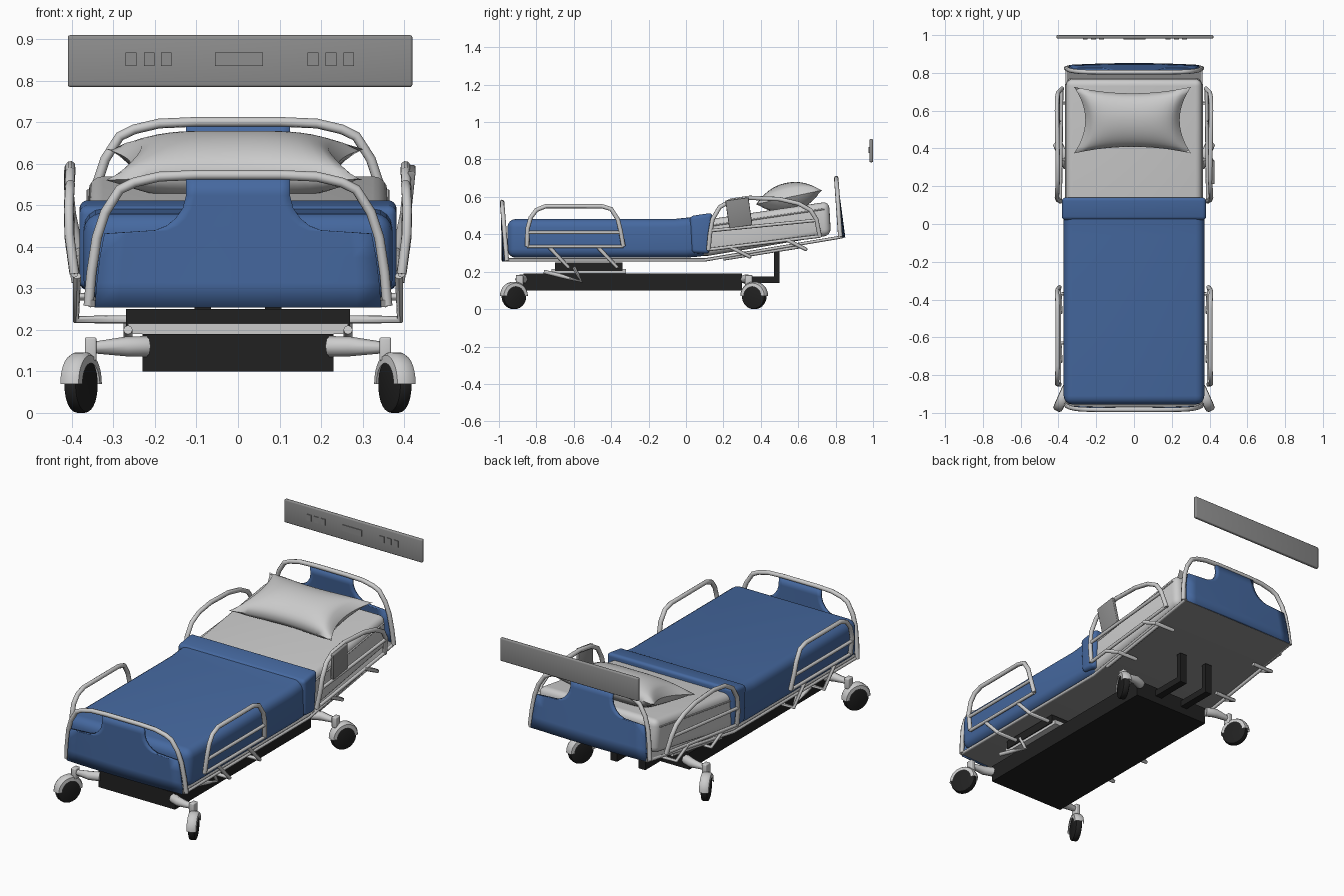
import bpy, bmesh, math
from mathutils import Matrix, Vector

if "Cube" in bpy.data.objects:
    bpy.data.objects.remove(bpy.data.objects["Cube"])


def material(name, color):
    m = bpy.data.materials.new(name)
    m.diffuse_color = color
    m.use_nodes = True
    m.node_tree.nodes["Principled BSDF"].inputs["Base Color"].default_value = m.diffuse_color
    return m


BLUE = material("blue_fabric", (0.06, 0.14, 0.35, 1))
BLACK = material("black_plastic", (0.015, 0.015, 0.015, 1))
WHITE = material("white_linen", (0.65, 0.65, 0.65, 1))
DARK = material("mid_grey", (0.27, 0.27, 0.27, 1))


def finish(ob, mat=None, angle=40):
    if mat:
        ob.data.materials.append(mat)
    bpy.ops.object.select_all(action='DESELECT')
    ob.select_set(True)
    bpy.context.view_layer.objects.active = ob
    bpy.ops.object.shade_smooth_by_angle(angle=math.radians(angle))
    return ob


def from_bm(name, bm, mat=None, angle=40):
    bmesh.ops.recalc_face_normals(bm, faces=bm.faces)
    me = bpy.data.meshes.new(name)
    bm.to_mesh(me)
    bm.free()
    ob = bpy.data.objects.new(name, me)
    bpy.context.collection.objects.link(ob)
    return finish(ob, mat, angle)


def round_edges(bm, r, seg=3):
    if r:
        bm.normal_update()
        sharp = [e for e in bm.edges if e.calc_face_angle(0) > 0.6]
        bmesh.ops.bevel(bm, geom=sharp, offset=r, segments=seg, profile=0.5,
                        affect='EDGES', clamp_overlap=True)


def box(name, lo, hi, mat=None, bevel=0, rot=None):
    lo, hi = Vector(lo), Vector(hi)
    bm = bmesh.new()
    bmesh.ops.create_cube(bm, size=1)
    bmesh.ops.scale(bm, vec=hi - lo, verts=bm.verts)
    round_edges(bm, bevel)
    m = Matrix.Translation((lo + hi) / 2) @ (rot or Matrix())
    bmesh.ops.transform(bm, matrix=m, verts=bm.verts)
    return from_bm(name, bm, mat)


def side_prism(name, yz, half, mat=None, bevel=0, x=0):
    """Side profile extruded across the width."""
    bm = bmesh.new()
    f = bm.faces.new([bm.verts.new((x - half, y, z)) for y, z in yz])
    g = bmesh.ops.extrude_face_region(bm, geom=[f])
    bmesh.ops.translate(bm, vec=(2 * half, 0, 0),
                        verts=[v for v in g['geom'] if isinstance(v, bmesh.types.BMVert)])
    bmesh.ops.recalc_face_normals(bm, faces=bm.faces)
    round_edges(bm, bevel, 4)
    return from_bm(name, bm, mat)


def tube(name, pts, r=0.012, mat=None, radii=None):
    cu = bpy.data.curves.new(name, 'CURVE')
    cu.dimensions = '3D'
    cu.bevel_depth = r
    cu.bevel_resolution = 2
    cu.use_fill_caps = True
    sp = cu.splines.new('POLY')
    sp.points.add(len(pts) - 1)
    for i, p in enumerate(pts):
        sp.points[i].co = (*p, 1)
        sp.points[i].radius = radii[i] if radii else 1
    ob = bpy.data.objects.new(name, cu)
    bpy.context.collection.objects.link(ob)
    bpy.ops.object.select_all(action='DESELECT')
    ob.select_set(True)
    bpy.context.view_layer.objects.active = ob
    bpy.ops.object.convert(target='MESH')
    return finish(bpy.context.view_layer.objects.active, mat, 50)


# Wheeled base, lifting column and lift arms
box("base_chassis", (-.23, -.87, .10), (.23, .30, .19), BLACK)
box("lift_plate", (-.265, -.72, .19), (.265, -.32, .215))
box("lift_housing", (-.27, -.70, .205), (.27, -.34, .25), BLACK)
for s in (-1, 1):
    side_prism("lift_arm", [(.28, .14), (.50, .14), (.50, .31), (.47, .31), (.47, .175), (.28, .175)],
               .02, BLACK, x=s * .085)

# Casters: axle arm, stem, toed-out wheel and half fender
for s in (-1, 1):
    for t, yc in ((-1, -.92), (1, .365)):
        ya = yc - t * .03
        tube("caster_arm", [(s * .22, ya - t * .02, .16), (s * .27, ya, .16), (s * .36, ya, .157)],
             .025, radii=[1, .95, .5])
        box("caster_stem", (s * .355 - .014, ya - .02, .125), (s * .355 + .014, ya + .02, .182), None, .005)
        yaw = Matrix.Translation((s * .378, yc, .07)) @ Matrix.Rotation(-s * t * math.radians(24), 4, 'Z')
        bm = bmesh.new()
        bmesh.ops.create_cone(bm, cap_ends=True, segments=28, radius1=.068, radius2=.068, depth=.034,
                              matrix=Matrix.Rotation(math.pi / 2, 4, 'Y'))
        round_edges(bm, .008, 2)
        bmesh.ops.transform(bm, matrix=yaw @ Matrix.Translation((0, 0, -.002)), verts=bm.verts)
        from_bm("caster_wheel", bm, BLACK)
        bm = bmesh.new()
        rings = []
        for i in range(15):
            a = math.pi * i / 14
            rings.append([bm.verts.new(yaw @ Vector((x, r * math.cos(a), r * math.sin(a))))
                          for x, r in ((-.026, .05), (-.024, .069), (-.013, .076),
                                       (.013, .076), (.024, .069), (.026, .05))])
        for a, b in zip(rings, rings[1:]):
            for j in range(5):
                bm.faces.new((a[j], a[j + 1], b[j + 1], b[j]))
        from_bm("caster_fender", bm)

# Mattress deck, raised at the head
side_prism("mattress_deck", [(-.97, .255), (.10, .255), (.84, .38), (.836, .394), (.10, .272), (-.97, .272)],
           .355, DARK)

# Mattress, blanket and folded blanket edge
side_prism("head_mattress", [(.04, .285), (.12, .285), (.775, .395), (.765, .575), (.12, .48), (.04, .475)],
           .36, WHITE, .035)
side_prism("blanket", [(-.955, .275), (.0, .275), (.12, .285), (.135, .505), (.06, .495), (-.06, .482), (-.955, .482)],
           .372, BLUE, .045)
side_prism("blanket_fold", [(.03, .30), (.125, .295), (.142, .515), (.02, .497)], .382, BLUE, .02)
tube("mattress_piping", [(.361, .13, .445), (.361, .74, .535)], .004, WHITE)
tube("mattress_piping", [(-.361, .13, .445), (-.361, .74, .535)], .004, WHITE)

# Pillow: puffed grid with pulled-out corners
bm = bmesh.new()
N = 20
place = Matrix.Translation((-.008, .55, .598)) @ Matrix.Rotation(math.radians(12), 4, 'X')
for side in (-1, 1):
    grid = []
    for i in range(N + 1):
        row = []
        for j in range(N + 1):
            u, v = 2 * i / N - 1, 2 * j / N - 1
            x = u * (.25 + .06 * v * v)
            y = v * (.145 + .035 * u * u)
            z = side * .078 * ((1 - u ** 4) * (1 - v * v)) ** .55
            row.append(bm.verts.new(place @ Vector((x, y, z))))
        grid.append(row)
    for i in range(N):
        for j in range(N):
            bm.faces.new((grid[i][j], grid[i + 1][j], grid[i + 1][j + 1], grid[i][j + 1]))
bmesh.ops.remove_doubles(bm, verts=bm.verts, dist=.0005)
from_bm("pillow", bm, WHITE, 60)

# Headboard and footboard: tube hoop with a necked panel
HOOP = [(.36, 0), (.353, .08), (.34, .165), (.32, .225), (.285, .28), (.25, .297), (.19, .311), (.1, .315)]
PANEL = [(0, .345), (.06, .34), (.12, .333), (.178, .322), (.186, .20), (.197, .172), (.215, .15),
         (.24, .133), (.27, .125), (.308, .125)]
for name, t, yb, yt, z0 in (("footboard", -1, -.958, -.984, .258), ("headboard", 1, .825, .803, .386)):
    def yy(h):
        return yb + (yt - yb) * h / .32
    half = [(x, yy(h), z0 + h) for x, h in HOOP]
    tube(name + "_frame", half + [(-x, y, z) for x, y, z in reversed(half)])
    bm = bmesh.new()
    rows = []
    for h, w in PANEL:
        rows.append([bm.verts.new((w * k / 6, yy(h) + t * .02 * (1 - h / .31) * (1 - .5 * (w * k / 2.1) ** 2), z0 + h - .004))
                     for k in range(-6, 7)])
    for a, b in zip(rows, rows[1:]):
        for k in range(12):
            bm.faces.new((a[k], a[k + 1], b[k + 1], b[k]))
    ob = from_bm(name + "_panel", bm, BLUE)
    mod = ob.modifiers.new("thickness", 'SOLIDIFY')
    mod.thickness = .014
    mod.offset = 0


# Side rails: curved hoops, two bars and folding linkages
def rail_x(y, z):
    v = z - .255 - max(0, (y - .1) * .17)
    return .408 - .7 * (v - .22) ** 2


FOOT = [(-.85, .335), (-.847, .43), (-.83, .49), (-.80, .53), (-.75, .55), (-.45, .55), (-.40, .535),
        (-.365, .48), (-.35, .42), (-.335, .335)]
HEAD = [(.12, .315), (.128, .40), (.142, .48), (.18, .545), (.24, .58), (.34, .595), (.50, .588),
        (.60, .565), (.665, .53), (.697, .48), (.716, .385)]
BARS = [[(-.85, .335), (-.335, .335)], [(-.848, .37), (-.342, .37)], [(-.845, .41), (-.348, .41)],
        [(.12, .318), (.716, .39)], [(.125, .365), (.71, .435)], [(.135, .42), (.70, .475)]]
for s in (-1, 1):
    def on_rail(pts):
        return [(s * rail_x(y, z), y, z) for y, z in pts]
    tube("foot_side_rail", on_rail(FOOT))
    tube("head_side_rail", on_rail(HEAD))
    for i, b in enumerate(BARS):
        if i not in (1, 4):
            tube("side_rail_bar", on_rail(b), .009)
    for y, z, dz in ((-.73, .33, .105), (-.47, .33, .105), (.24, .33, .05), (.54, .37, .05)):
        tube("rail_link", [(s * .388, y, z), (s * .39, y + .10, z - dz), (s * .27, y + .10, z - dz)], .01)
    tube("deck_side_bar", [(s * .35, .20, .268), (s * .35, .62, .335)], .009)
    tube("deck_edge_tube", [(s * .355, -.96, .262), (s * .355, .10, .262), (s * .355, .835, .386)], .008)
    tube("brake_pedal", [(s * .265, -.76, .20), (s * .265, -.66, .175), (s * .265, -.56, .147),
                         (s * .265, -.60, .225)], .011)

# Control panel on one head rail
box("control_panel", (.402, .22, .44), (.42, .345, .59), DARK, .004,
    Matrix.Rotation(math.radians(8), 4, 'X') @ Matrix.Rotation(math.radians(6), 4, 'Y'))

# Wall service panel with outlets
box("wall_panel", (-.41, .981, .785), (.42, 1.0, .91), DARK, .006)
for x in (-.258, -.214, -.173, .181, .224, .267):
    box("wall_outlet", (x - .013, .977, .835), (x + .013, .985, .868), DARK)
box("wall_display", (-.055, .977, .835), (.06, .985, .868), DARK)
